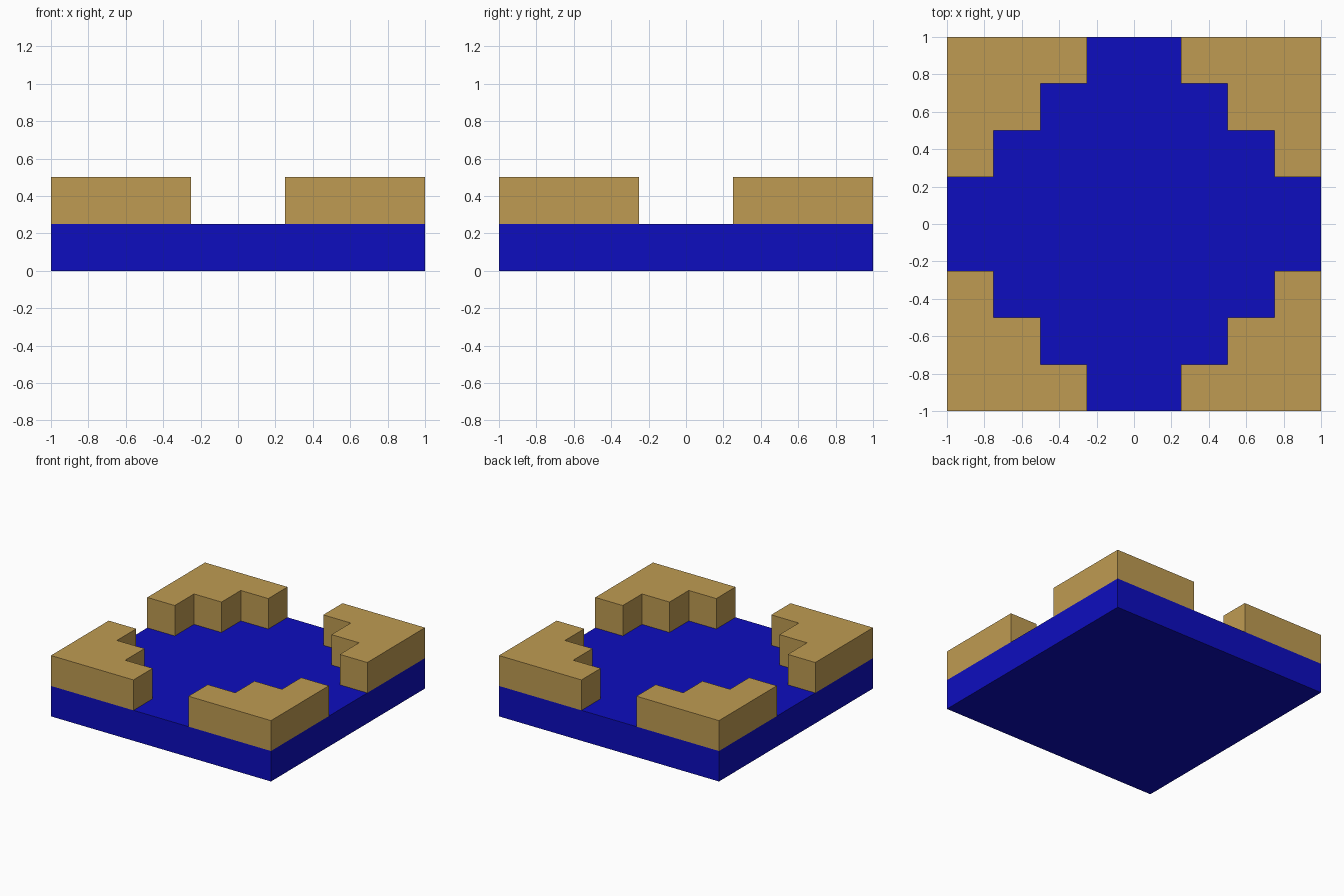
import bpy
import bmesh
import math
from mathutils import Matrix

if "Cube" in bpy.data.objects:
    bpy.data.objects.remove(bpy.data.objects["Cube"])


def make_material(name, rgb):
    mat = bpy.data.materials.new(name)
    mat.diffuse_color = (*rgb, 1.0)
    mat.use_nodes = True
    mat.node_tree.nodes["Principled BSDF"].inputs["Base Color"].default_value = mat.diffuse_color
    return mat


blue = make_material("deep blue", (0.004, 0.004, 0.52))
tan = make_material("sand tan", (0.52, 0.33, 0.085))


def extrude_outline(name, outline, z0, z1, mat, angle=0.0):
    """Raise a flat outline into a solid, turned about the centre."""
    bm = bmesh.new()
    face = bm.faces.new([bm.verts.new((x, y, z0)) for x, y in outline])
    result = bmesh.ops.extrude_face_region(bm, geom=[face], use_keep_orig=True)
    top = [v for v in result["geom"] if isinstance(v, bmesh.types.BMVert)]
    bmesh.ops.translate(bm, verts=top, vec=(0, 0, z1 - z0))
    bmesh.ops.rotate(bm, verts=bm.verts, cent=(0, 0, 0),
                     matrix=Matrix.Rotation(angle, 3, "Z"))
    bmesh.ops.recalc_face_normals(bm, faces=bm.faces)
    mesh = bpy.data.meshes.new(name)
    bm.to_mesh(mesh)
    bm.free()
    mesh.materials.append(mat)
    obj = bpy.data.objects.new(name, mesh)
    bpy.context.collection.objects.link(obj)
    return obj


# Square base slab
extrude_outline("base_slab", [(-1, -1), (1, -1), (1, 1), (-1, 1)], 0, 0.25, blue)

# Stepped wall block, repeated at each corner
steps = [(1, 1), (0.25, 1), (0.25, 0.75), (0.5, 0.75),
         (0.5, 0.5), (0.75, 0.5), (0.75, 0.25), (1, 0.25)]
corners = ["back_right", "back_left", "front_left", "front_right"]
for i, corner in enumerate(corners):
    extrude_outline(f"{corner}_corner_wall", steps, 0.25, 0.5, tan, i * math.pi / 2)
